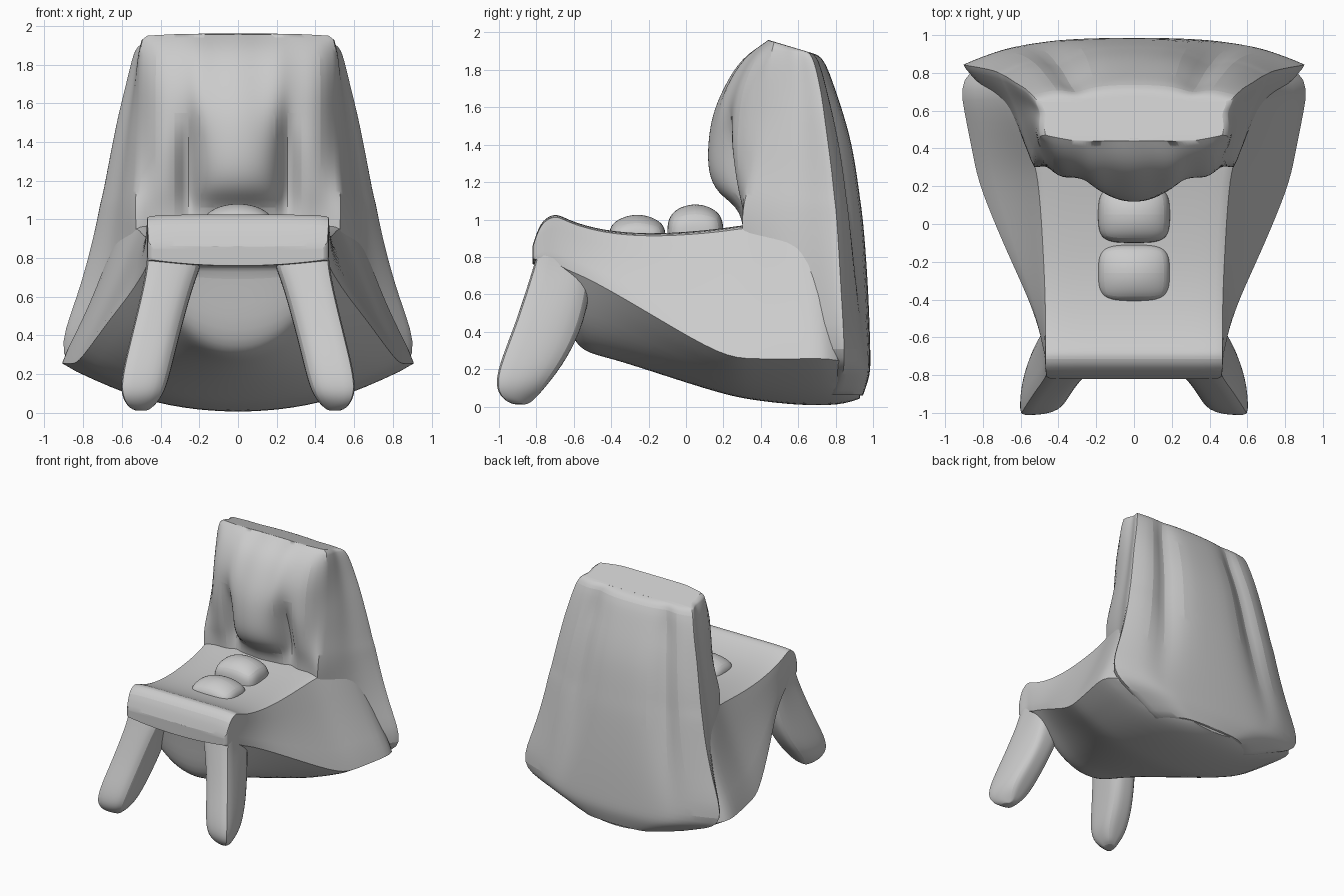
import bpy, bmesh, math


def finish(name, bm, levels=2):
    bmesh.ops.recalc_face_normals(bm, faces=bm.faces)
    me = bpy.data.meshes.new(name)
    bm.to_mesh(me)
    bm.free()
    ob = bpy.data.objects.new(name, me)
    bpy.context.collection.objects.link(ob)
    sub = ob.modifiers.new("smooth_form", "SUBSURF")
    sub.levels = sub.render_levels = levels
    bpy.ops.object.select_all(action='DESELECT')
    ob.select_set(True)
    bpy.context.view_layer.objects.active = ob
    bpy.ops.object.shade_smooth_by_angle(angle=math.radians(40))
    return ob


def loft(name, rings, creases, end_crease=0.6):
    """Bridge equal closed rings; creases = {column: sharpness}."""
    bm = bmesh.new()
    lay = bm.edges.layers.float.new('crease_edge')
    n = len(rings[0])
    vs = [[bm.verts.new(p) for p in r] for r in rings]
    for a, b in zip(vs, vs[1:]):
        for i in range(n):
            j = (i + 1) % n
            bm.faces.new((a[i], a[j], b[j], b[i]))
        for c in creases:
            bm.edges.get((a[c], b[c]))[lay] = creases[c]
    for r in (vs[0], vs[-1]):
        for i in range(n):
            bm.edges.get((r[i], r[(i + 1) % n]))[lay] = end_crease
        # cap with strips running from side to side
        for i in range(n // 2):
            q = []
            for k in (i, i + 1, n - i - 1, (n - i) % n):
                if r[k] not in q:
                    q.append(r[k])
            bm.faces.new(q)
    return finish(name, bm)


def mirrored(half):
    return half + [(-x, y, z) for x, y, z in half[-2:0:-1]]


def both_sides(cols, h):
    n = 2 * h - 2
    out = {}
    for c, s in cols.items():
        out[c] = out[(n - c) % n] = s
    return out


# Seat and flared underbody: slices along y
# y, top z, top half width, edge half width, edge z, belly z
slices = [
    (-0.82, 0.86, 0.46, 0.46, 0.79, 0.76),
    (-0.78, 0.99, 0.47, 0.47, 0.78, 0.76),
    (-0.71, 1.03, 0.47, 0.47, 0.77, 0.76),
    (-0.67, 1.02, 0.47, 0.48, 0.75, 0.75),
    (-0.63, 1.00, 0.47, 0.49, 0.73, 0.38),
    (-0.55, 0.97, 0.47, 0.51, 0.70, 0.28),
    (-0.40, 0.935, 0.47, 0.56, 0.62, 0.25),
    (-0.15, 0.92, 0.48, 0.68, 0.47, 0.17),
    (0.20, 0.95, 0.50, 0.83, 0.26, 0.06),
    (0.35, 0.98, 0.53, 0.86, 0.25, 0.03),
    (0.60, 0.98, 0.62, 0.91, 0.25, 0.00),
    (0.83, 0.75, 0.70, 0.95, 0.26, 0.00),
    (0.93, 0.40, 0.40, 0.50, 0.18, 0.04),
]
rings = []
for y, t, wt, we, ze, b in slices:
    te = t - 0.01
    rings.append(mirrored([
        (0, y, t), (0.22, y, t), (wt - 0.08, y, t), (wt, y, te),
        (wt + 0.42 * (we - wt), y, te + 0.5 * (ze - te)), (we, y, ze),
        (0.62 * we, y, b + 0.34 * (ze - b)), (0.3 * we, y, b + 0.07 * (ze - b)), (0, y, b)]))
loft("seat_and_underbody", rings, both_sides({3: 0.6, 5: 0.8}, 9))

# Backrest with its padded front: slices along z
# z, centre y, groove y, pad y, edge y, edge x, corner x, corner y, rear y, rear dip
levels = [
    (1.96, 0.44, 0.44, 0.44, 0.47, 0.49, 0.51, 0.65, 0.68, 0.00),
    (1.87, 0.29, 0.32, 0.34, 0.45, 0.51, 0.54, 0.68, 0.74, 0.03),
    (1.70, 0.19, 0.23, 0.26, 0.43, 0.51, 0.58, 0.72, 0.80, 0.08),
    (1.55, 0.13, 0.23, 0.24, 0.42, 0.51, 0.62, 0.74, 0.85, 0.09),
    (1.40, 0.11, 0.33, 0.23, 0.40, 0.52, 0.65, 0.76, 0.89, 0.10),
    (1.25, 0.11, 0.38, 0.25, 0.35, 0.52, 0.68, 0.78, 0.915, 0.10),
    (1.14, 0.16, 0.40, 0.27, 0.32, 0.53, 0.70, 0.79, 0.93, 0.10),
    (1.07, 0.27, 0.38, 0.29, 0.30, 0.53, 0.72, 0.80, 0.94, 0.10),
    (0.95, 0.31, 0.34, 0.31, 0.29, 0.53, 0.74, 0.81, 0.955, 0.09),
    (0.60, 0.31, 0.32, 0.31, 0.32, 0.50, 0.83, 0.83, 0.98, 0.05),
    (0.27, 0.31, 0.32, 0.31, 0.34, 0.50, 0.97, 0.85, 0.99, 0.01),
    (0.17, 0.40, 0.40, 0.40, 0.42, 0.50, 0.72, 0.84, 0.99, 0.00),
    (0.06, 0.50, 0.50, 0.50, 0.50, 0.40, 0.45, 0.80, 0.95, 0.00),
]
rings = []
for z, c, g, p, e, ex, cx, cy, ry, dip in levels:
    def side(t, inset=0.0):
        return (ex + (cx - ex) * t - inset, e + (cy - e) * t, z)
    ring = mirrored([
        (0, c, z), (0.11, c + 0.02, z), (0.20, c + 0.35 * (g - c), z),
        (0.255, g, z), (0.32, p, z), (0.43, p + 0.02, z), (ex, e, z),
        side(0.35), side(0.62, 0.02), side(0.85), (cx, cy, z),
        (0.74 * cx, cy + 0.65 * (ry - cy), z), (0.57 * cx, ry - 0.02 - dip, z),
        (0.42 * cx, ry - 0.01, z), (0, ry, z)])
    if z > 1.9:  # top slopes down towards the rear
        ring = [(x, y, z - 0.3 * (y - 0.44)) for x, y, z in ring]
    rings.append(ring)
loft("backrest", rings, both_sides({6: 0.5, 10: 0.8}, 15))

# Front legs: splayed, tapering to rounded feet
# z, inner x, outer x, front y, rear y
leg = [
    (0.95, 0.26, 0.46, -0.76, -0.52),
    (0.80, 0.17, 0.47, -0.80, -0.50),
    (0.70, 0.22, 0.48, -0.83, -0.50),
    (0.45, 0.29, 0.54, -0.91, -0.54),
    (0.25, 0.34, 0.59, -0.99, -0.64),
    (0.13, 0.37, 0.61, -1.02, -0.73),
    (0.06, 0.41, 0.59, -1.00, -0.79),
    (0.01, 0.46, 0.55, -0.94, -0.84),
]
for label, s in (("left", -1), ("right", 1)):
    rings = []
    for z, xi, xo, yf, yr in leg:
        xm, ym = (xi + xo) / 2, (yf + yr) / 2
        xr = xo - (0.05 if z < 0.6 else 0)
        rings.append([(s * x, y, z) for x, y in (
            (xi, yf + 0.03), (xm, yf), (xo, yf), (xo, ym),
            (xr, yr), (xm, yr), (xi, yr), (xi, ym))])
    loft("front_leg_" + label, rings, {2: 0.4}, 0)

# Soft raised tufts on the seat
for label, y, z, top in (("front", -0.26, 0.90, 0.165), ("rear", 0.05, 0.91, 0.21)):
    bm = bmesh.new()
    bmesh.ops.create_cube(bm, size=2)
    bmesh.ops.subdivide_edges(bm, edges=bm.edges[:], cuts=1, use_grid_fill=True)
    for v in bm.verts:
        x0, y0, z0 = v.co
        v.co = (x0 * 0.19, y + y0 * 0.15, z + z0 * (top - 0.06 * (abs(x0) + abs(y0))))
    finish("seat_tuft_" + label, bm, 3)
